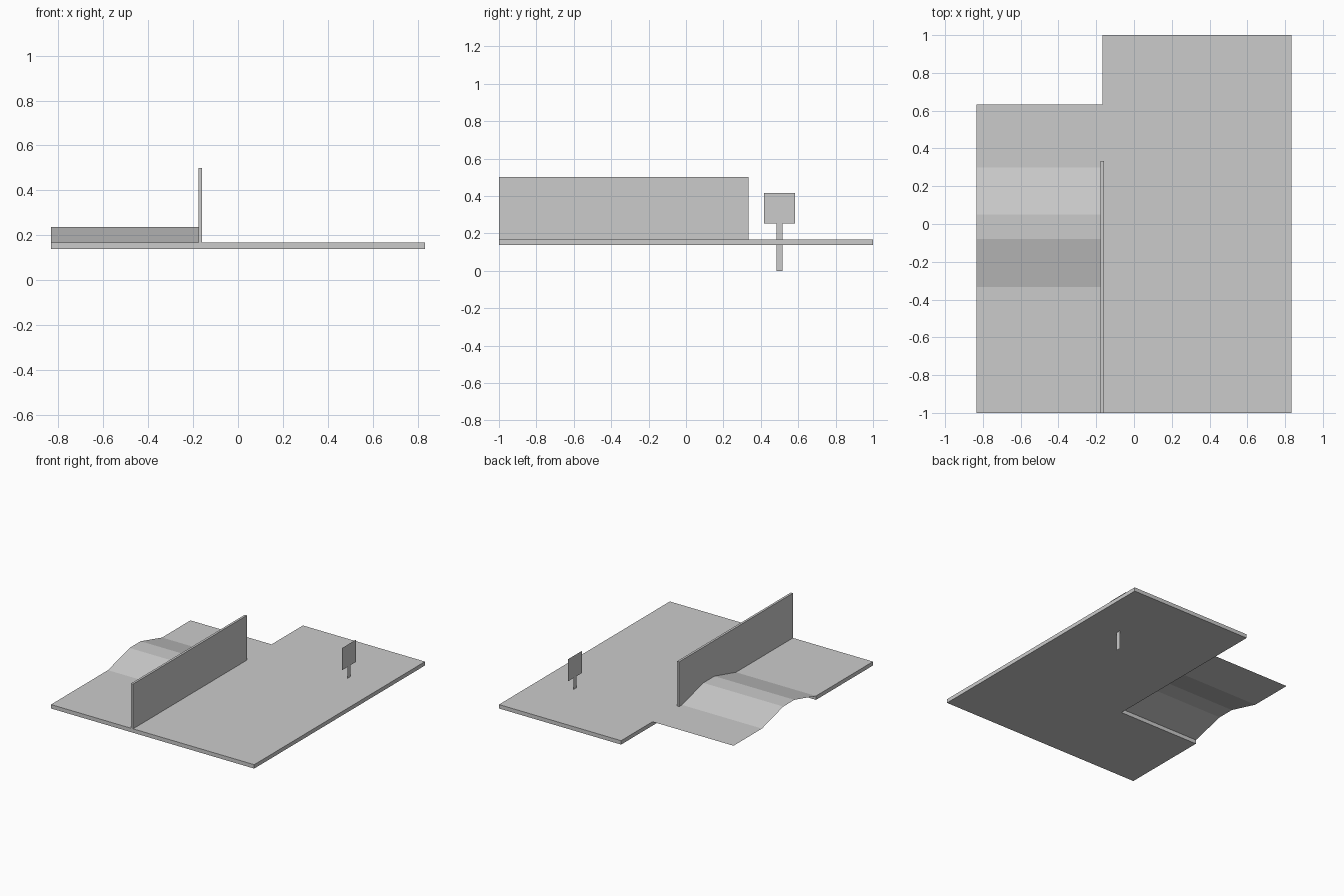
import bpy
import bmesh

cube = bpy.data.objects.get("Cube")
if cube:
    bpy.data.objects.remove(cube, do_unlink=True)

grey = bpy.data.materials.new("plain_grey")
grey.use_nodes = True
colour = (0.6, 0.6, 0.6, 1.0)
grey.diffuse_color = colour
grey.node_tree.nodes["Principled BSDF"].inputs["Base Color"].default_value = colour

SIDE, EDGE = 0.833, -0.168       # half width, inner edge of the raised lane
BOTTOM, TOP = 0.139, 0.168       # slab heights
LANE_START, LANE_END = -0.333, 0.633


def finish(name, bm):
    mesh = bpy.data.meshes.new(name)
    bm.to_mesh(mesh)
    bm.free()
    mesh.materials.append(grey)
    obj = bpy.data.objects.new(name, mesh)
    bpy.context.collection.objects.link(obj)
    return obj


def sweep(name, points, offset, closed=True):
    """Move a closed outline into a solid, or an open profile into a sheet."""
    bm = bmesh.new()
    verts = [bm.verts.new(p) for p in points]
    if closed:
        geom = [bm.faces.new(verts)]
    else:
        geom = [bm.edges.new(pair) for pair in zip(verts, verts[1:])]
    kind = bmesh.ops.extrude_face_region if closed else bmesh.ops.extrude_edge_only
    if closed:
        result = kind(bm, geom=geom, use_keep_orig=True)
    else:
        result = kind(bm, edges=geom)
    moved = [g for g in result["geom"] if isinstance(g, bmesh.types.BMVert)]
    bmesh.ops.translate(bm, verts=moved, vec=offset)
    bmesh.ops.recalc_face_normals(bm, faces=bm.faces)
    if not closed and sum(f.normal.z for f in bm.faces) < 0:
        bmesh.ops.reverse_faces(bm, faces=bm.faces)
    return finish(name, bm)


# Ground slab with the side lane cut away
outline = [(-SIDE, -1), (SIDE, -1), (SIDE, 1), (EDGE, 1),
           (EDGE, LANE_START), (-SIDE, LANE_START)]
sweep("ground_slab", [(x, y, BOTTOM) for x, y in outline], (0, 0, TOP - BOTTOM))

# Thin sheet with a flat-topped hump, open underneath
profile = [(LANE_START, TOP), (-0.08, 0.236), (0.05, 0.236),
           (0.3, TOP), (LANE_END, TOP)]
sweep("hump_sheet", [(-SIDE, y, z) for y, z in profile],
      (SIDE + EDGE, 0, 0), closed=False)

# Dividing wall
wall = [(-0.177, -1), (-0.16, -1), (-0.16, 0.333), (-0.177, 0.333)]
sweep("dividing_wall", [(x, y, TOP) for x, y in wall], (0, 0, 0.5 - TOP))

# Flat sign board on a post that passes through the slab
half = [(0.017, 0), (0.017, 0.253), (0.083, 0.253), (0.083, 0.417)]
bm = bmesh.new()
sign = half + [(-y, z) for y, z in reversed(half)]
bm.faces.new([bm.verts.new((0.56, 0.5 + y, z)) for y, z in sign])
finish("sign_post", bm)
